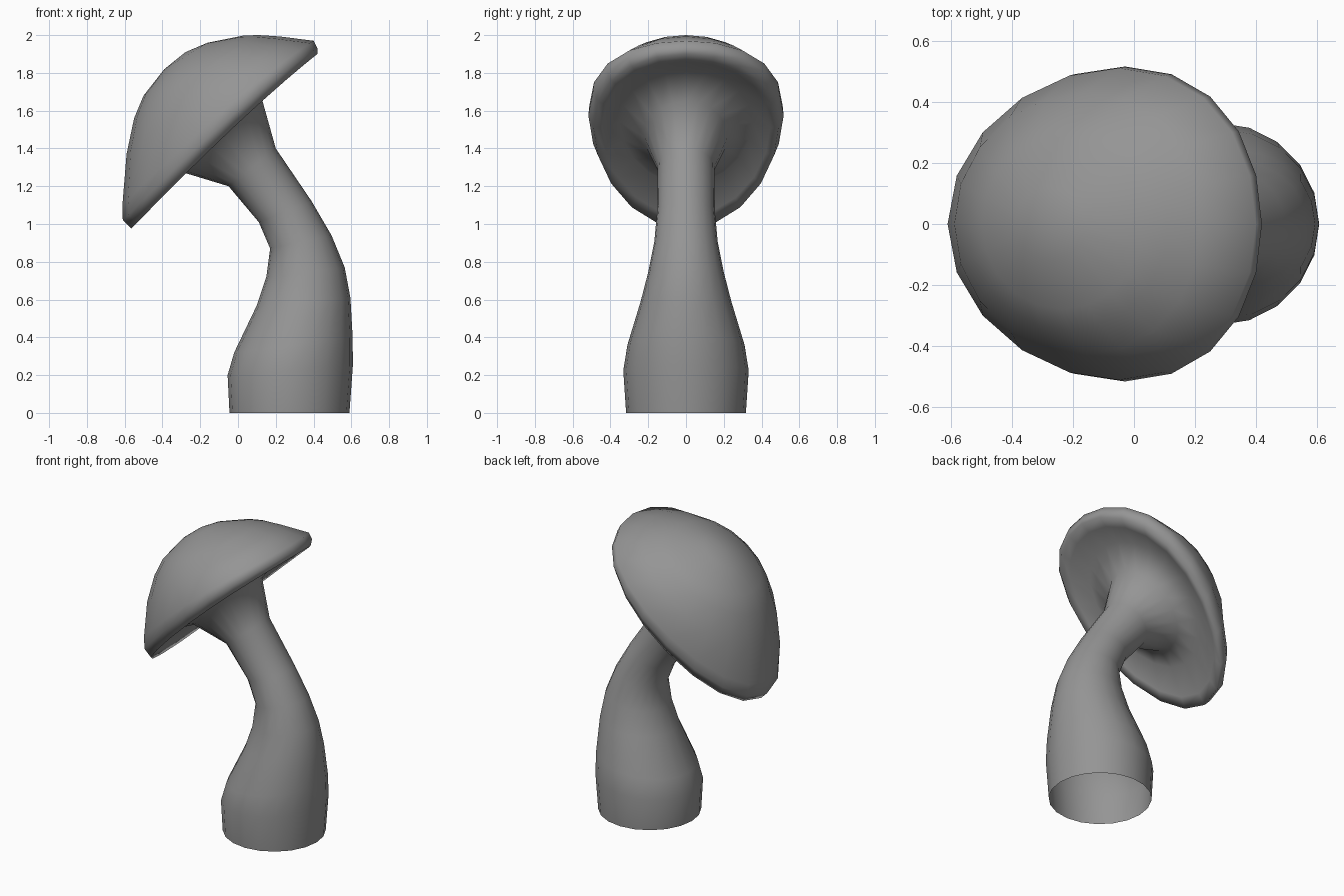
import bpy, bmesh, math

cube = bpy.data.objects.get("Cube")
if cube:
    bpy.data.objects.remove(cube, do_unlink=True)

SIDES = 20

grey = bpy.data.materials.new("plain grey")
grey.use_nodes = True
grey.diffuse_color = (0.3, 0.3, 0.3, 1)
grey.node_tree.nodes["Principled BSDF"].inputs["Base Color"].default_value = (0.3, 0.3, 0.3, 1)

# Each ring is a tilted oval: low point, high point, half width,
# and optionally how far its flanks shift in x and z
# Bent stalk, open at the foot and flaring at the top
STALK = [
    ((-.045, 0), (.59, 0), .317),
    ((-.055, .2), (.608, .25), .332),
    ((-.02, .32), (.607, .4), .31),
    ((.1, .57), (.595, .61), .24),
    ((.15, .72), (.565, .77), .2),
    ((.17, .87), (.495, .94), .168),
    ((.11, 1.01), (.39, 1.12), .153),
    ((-.05, 1.2), (.2, 1.4), .15),
    ((-.28, 1.27), (.13, 1.65), .22),
]
# Tilted cap: hollow underside, rolled rim, then the dome
CAP = [
    ((-.41, 1.21), (.23, 1.81), .35, (.02, .03)),
    ((-.52, 1.04), (.36, 1.86), .445, (.04, .06)),
    ((-.565, .975), (.42, 1.9), .49, (.05, .075)),
    ((-.61, 1.02), (.42, 1.93), .517, (.065, .1)),
    ((-.612, 1.1), (.4, 1.97), .512, (.055, .09)),
    ((-.59, 1.37), (.22, 1.993), .43, (.02, .03)),
    ((-.55, 1.56), (.11, 2.0), .35, (.01, .015)),
    ((-.5, 1.68), (.03, 1.998), .28),
    ((-.39, 1.82), (-.16, 1.96), .12),
]
POLE = (-.278, 0, 1.91)


def add_ring(bm, low, high, width, bulge=(0, 0)):
    (x0, z0), (x1, z1) = low, high
    loop = []
    for i in range(SIDES):
        a = 2 * math.pi * i / SIDES
        t, flank = 0.5 + 0.5 * math.cos(a), math.sin(a) ** 2
        loop.append(bm.verts.new((x0 + (x1 - x0) * t + bulge[0] * flank,
                                  width * math.sin(a),
                                  z0 + (z1 - z0) * t + bulge[1] * flank)))
    return loop


# Skin all rings from the foot to the top of the dome
bm = bmesh.new()
loops = [add_ring(bm, *ring) for ring in STALK + CAP]
tip = bm.verts.new(POLE)
for i in range(SIDES):
    j = (i + 1) % SIDES
    for low, high in zip(loops, loops[1:]):
        bm.faces.new((low[i], low[j], high[j], high[i]))
    bm.faces.new((loops[-1][i], loops[-1][j], tip))

mesh = bpy.data.meshes.new("mushroom")
bm.to_mesh(mesh)
bm.free()
mesh.materials.append(grey)
mushroom = bpy.data.objects.new("mushroom", mesh)
bpy.context.collection.objects.link(mushroom)
bpy.ops.object.select_all(action="DESELECT")
mushroom.select_set(True)
bpy.context.view_layer.objects.active = mushroom
bpy.ops.object.shade_smooth_by_angle(angle=math.radians(120))
